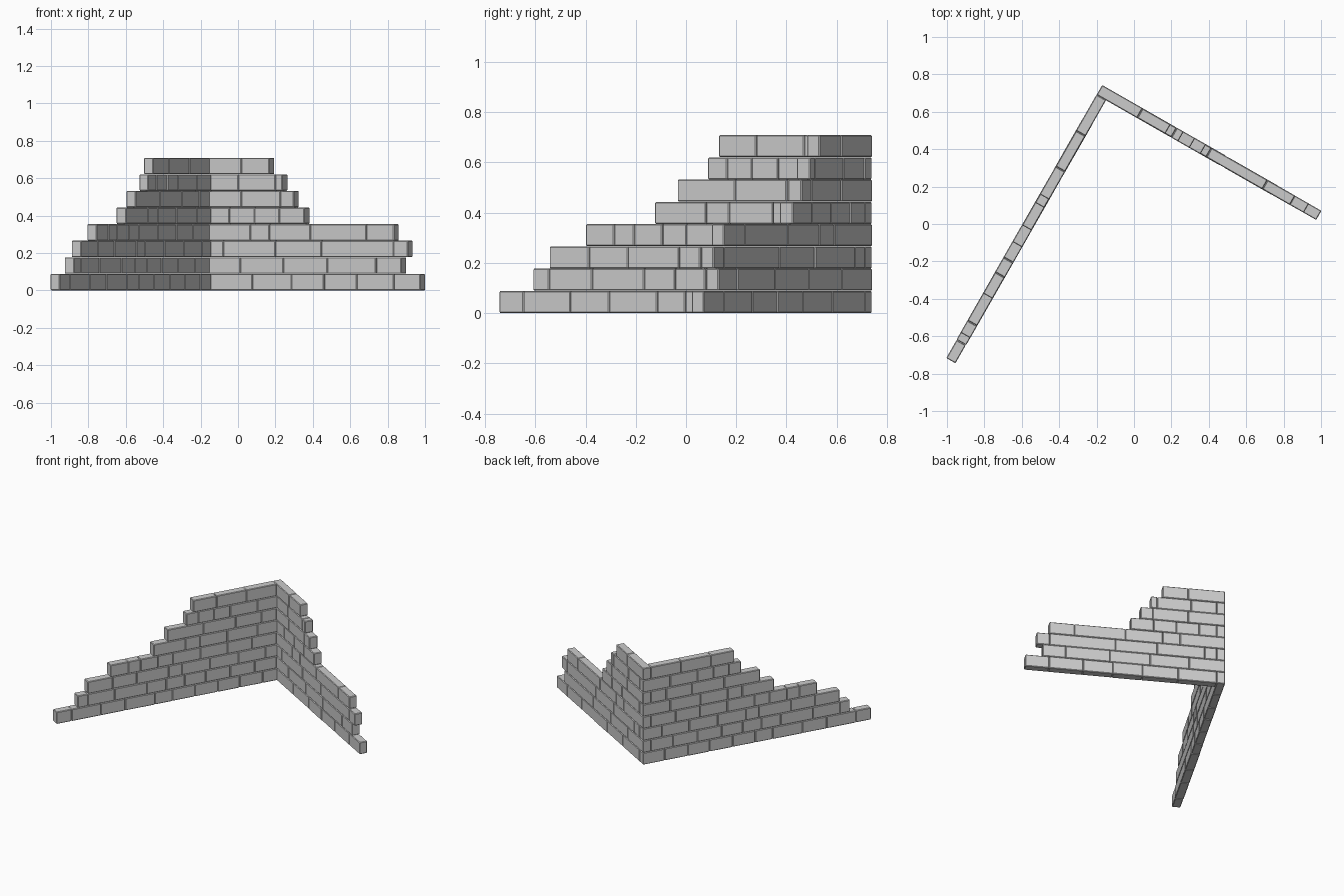
import bpy, bmesh, random
from mathutils import Vector, Matrix

if "Cube" in bpy.data.objects:
    bpy.data.objects.remove(bpy.data.objects["Cube"])

random.seed(4)
CORNER = Vector((-0.171, 0.742, 0))
D_LONG = Vector((-0.496, -0.868, 0)).normalized()    # long wall runs to front left
D_SHORT = Vector((-D_LONG.y, D_LONG.x, 0))           # short wall runs to the right
THICK, COURSE = 0.058, 0.0887

# Brick joints per course, measured from the outer corner; last value is the course end
LONG = [
    [.16, .33, .49, .66, .826, .954, 1.174, 1.352, 1.568, 1.68],
    [.22, .40, .58, .735, .872, 1.014, 1.252, 1.449, 1.524],
    [.14, .34, .55, .757, .854, 1.088, 1.266, 1.449],
    [.24, .42, .62, .821, .931, 1.06, 1.151, 1.282],
    [.20, .423, .624, .73, .965],
    [.17, .36, .597, .862],
    [.20, .40, .52, .634, .723],
    [.28, .50, .672],
]
SHORT = [
    [.318, .56, .76, .96, 1.19, 1.352],
    [.243, .508, .78, 1.08, 1.235],
    [.139, .46, .743, 1.187, 1.275],
    [.305, .423, .675, 1.02, 1.19],
    [.176, .331, .484, .64],
    [.25, .49, .573],
    [.23, .46, .503],
    [.25, .423],
]


def wall(name, along, across, courses, corner_parity):
    bm = bmesh.new()
    for row, joints in enumerate(courses):
        # the two walls take turns owning the corner
        start = 0 if row % 2 == corner_parity else THICK
        for end in joints:
            thick = THICK + random.uniform(-0.003, 0.003)
            centre = (CORNER + along * (start + end) / 2 + across * THICK / 2
                      + Vector((0, 0, (row + 0.5) * COURSE)))
            rot = Matrix((along, across, Vector((0, 0, 1)))).transposed().to_4x4()
            size = Matrix.Diagonal((end - start - 0.001, thick, COURSE - 0.001, 1))
            bmesh.ops.create_cube(bm, size=1, matrix=Matrix.Translation(centre) @ rot @ size)
            start = end
    bmesh.ops.recalc_face_normals(bm, faces=bm.faces)
    mesh = bpy.data.meshes.new(name)
    bm.to_mesh(mesh)
    bm.free()
    obj = bpy.data.objects.new(name, mesh)
    bpy.context.collection.objects.link(obj)
    # worn brick edges
    bevel = obj.modifiers.new("worn_edges", 'BEVEL')
    bevel.width = 0.004
    bevel.segments = 1


wall("long_brick_wall", D_LONG, D_SHORT, LONG, 0)
wall("short_brick_wall", D_SHORT, D_LONG, SHORT, 1)
